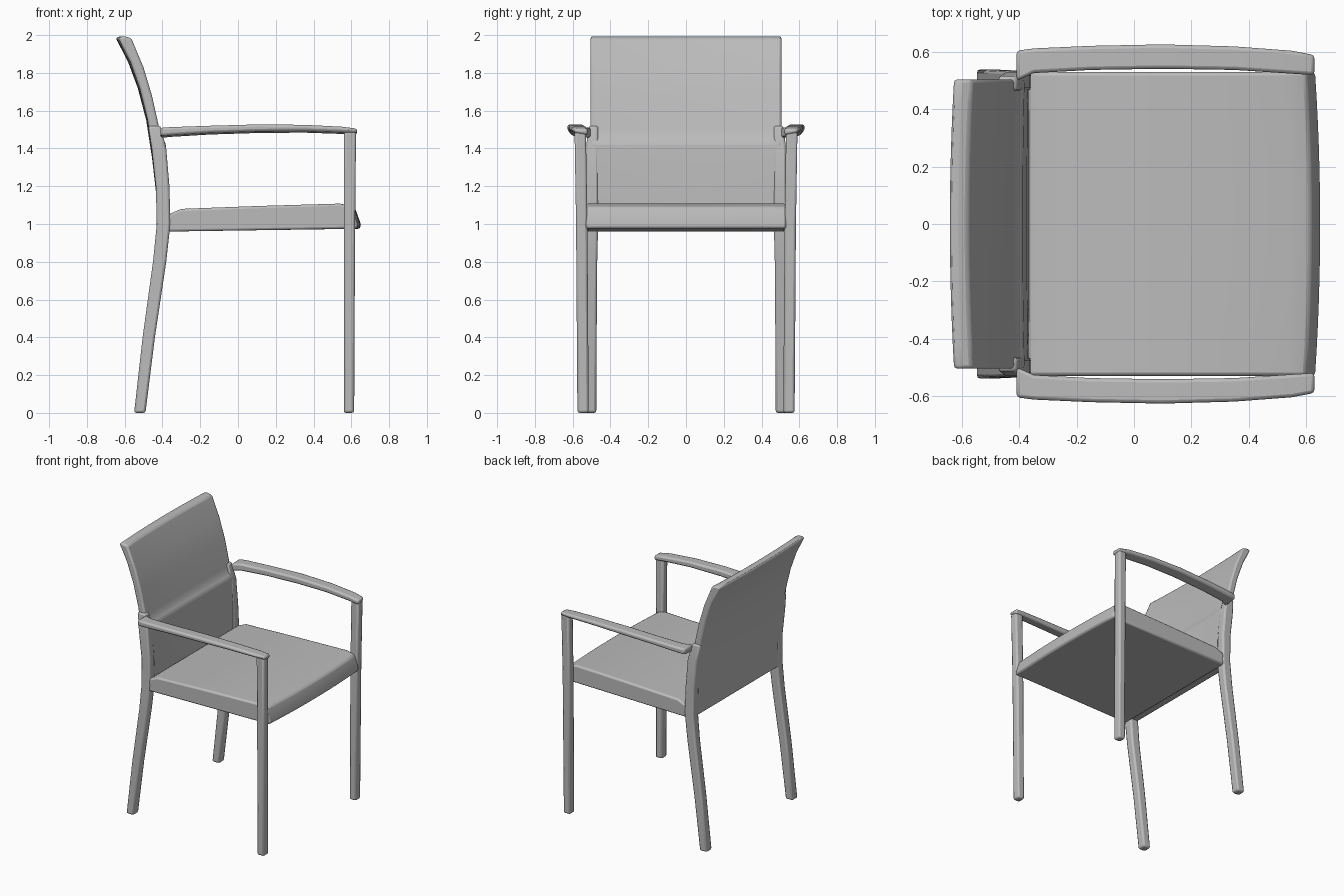
import bpy
import bmesh

default_cube = bpy.data.objects.get("Cube")
if default_cube:
    bpy.data.objects.remove(default_cube, do_unlink=True)

grey = bpy.data.materials.new("plain grey")
grey.use_nodes = True
GREY = (0.5, 0.5, 0.5, 1)
grey.diffuse_color = GREY
grey.node_tree.nodes["Principled BSDF"].inputs["Base Color"].default_value = GREY


def loft(name, sections, bevel=0.012, mirror=False):
    """Skin a list of closed sections, cap the ends and soften the edges."""
    bm = bmesh.new()
    rings = [[bm.verts.new(p) for p in s] for s in sections]
    for a, b in zip(rings, rings[1:]):
        for i in range(len(a)):
            j = (i + 1) % len(a)
            bm.faces.new((a[i], a[j], b[j], b[i]))
    bm.faces.new(rings[0])
    bm.faces.new(rings[-1])
    bmesh.ops.recalc_face_normals(bm, faces=bm.faces)
    mesh = bpy.data.meshes.new(name)
    bm.to_mesh(mesh)
    bm.free()
    mesh.materials.append(grey)
    obj = bpy.data.objects.new(name, mesh)
    bpy.context.collection.objects.link(obj)
    if mirror:
        mod = obj.modifiers.new("both sides", "MIRROR")
        mod.use_axis = (False, True, False)
    mod = obj.modifiers.new("soft edges", "BEVEL")
    mod.width = bevel
    mod.segments = 2
    mod.limit_method = "ANGLE"
    bpy.context.view_layer.objects.active = obj
    obj.select_set(True)
    bpy.ops.object.shade_smooth_by_angle()
    obj.select_set(False)
    return obj


def across(profile, half, bow, steps=12):
    """Side profile (x, z, bow weight) repeated across the width with a bow."""
    ys = [half * (2 * i / steps - 1) for i in range(steps + 1)]
    return [[(x + w * bow * (1 - (y / half) ** 2), y, z) for x, z, w in profile]
            for y in ys]


def bar(stations):
    """Rectangular sections along z: (z, x0, x1, y0, y1)."""
    return [[(x0, y0, z), (x1, y0, z), (x1, y1, z), (x0, y1, z)]
            for z, x0, x1, y0, y1 in stations]


# Seat cushion: sloping front edge, bowed forward
seat = [(-0.37, 0.96, 0), (0.63, 0.975, 1), (0.632, 1.0, 1), (0.6, 1.09, 1),
        (0.54, 1.108, 0), (0.1, 1.095, 0), (-0.3, 1.08, 0), (-0.37, 1.05, 0)]
loft("seat", across(seat, 0.53, 0.018))

# Backrest: leaning panel with a small ledge at arm height
back = [(-0.43, 0.97), (-0.43, 1.15), (-0.45, 1.35), (-0.478, 1.55),
        (-0.52, 1.72), (-0.57, 1.86), (-0.633, 1.985), (-0.61, 1.995),
        (-0.565, 1.985), (-0.5, 1.83), (-0.455, 1.68), (-0.415, 1.5),
        (-0.405, 1.46), (-0.383, 1.43), (-0.37, 1.25), (-0.365, 0.97)]
back = [(x, z, max(0, (z - 1) / 1.0)) for x, z in back]
loft("backrest", across(back, 0.505, -0.015))

# Rear legs, continuing up beside the backrest to the arms
loft("rear_legs", bar([(0, -0.55, -0.49, 0.475, 0.54),
                       (0.4, -0.505, -0.44, 0.473, 0.538),
                       (0.8, -0.45, -0.38, 0.47, 0.535),
                       (1.0, -0.43, -0.358, 0.465, 0.535),
                       (1.2, -0.435, -0.363, 0.465, 0.53),
                       (1.4, -0.457, -0.38, 0.465, 0.53),
                       (1.52, -0.475, -0.41, 0.465, 0.515)]), mirror=True)

# Front legs
loft("front_legs", bar([(0, 0.56, 0.615, 0.515, 0.575),
                        (1.0, 0.56, 0.62, 0.522, 0.582),
                        (1.49, 0.562, 0.625, 0.53, 0.59)]), mirror=True)

# Armrests: flat bars, bowed outward and slightly arched
arm = [(-0.41, 0.5, 0.605, 1.455, 1.51), (-0.35, 0.527, 0.613, 1.46, 1.513),
       (-0.15, 0.538, 0.622, 1.472, 1.52), (0.1, 0.542, 0.627, 1.48, 1.527),
       (0.35, 0.538, 0.62, 1.482, 1.525), (0.55, 0.525, 0.605, 1.475, 1.515),
       (0.63, 0.52, 0.59, 1.47, 1.505)]
loft("armrests", [[(x, y0, z0), (x, y1, z0 + 0.012), (x, y1, z1), (x, y0, z1)]
                  for x, y0, y1, z0, z1 in arm], mirror=True)
